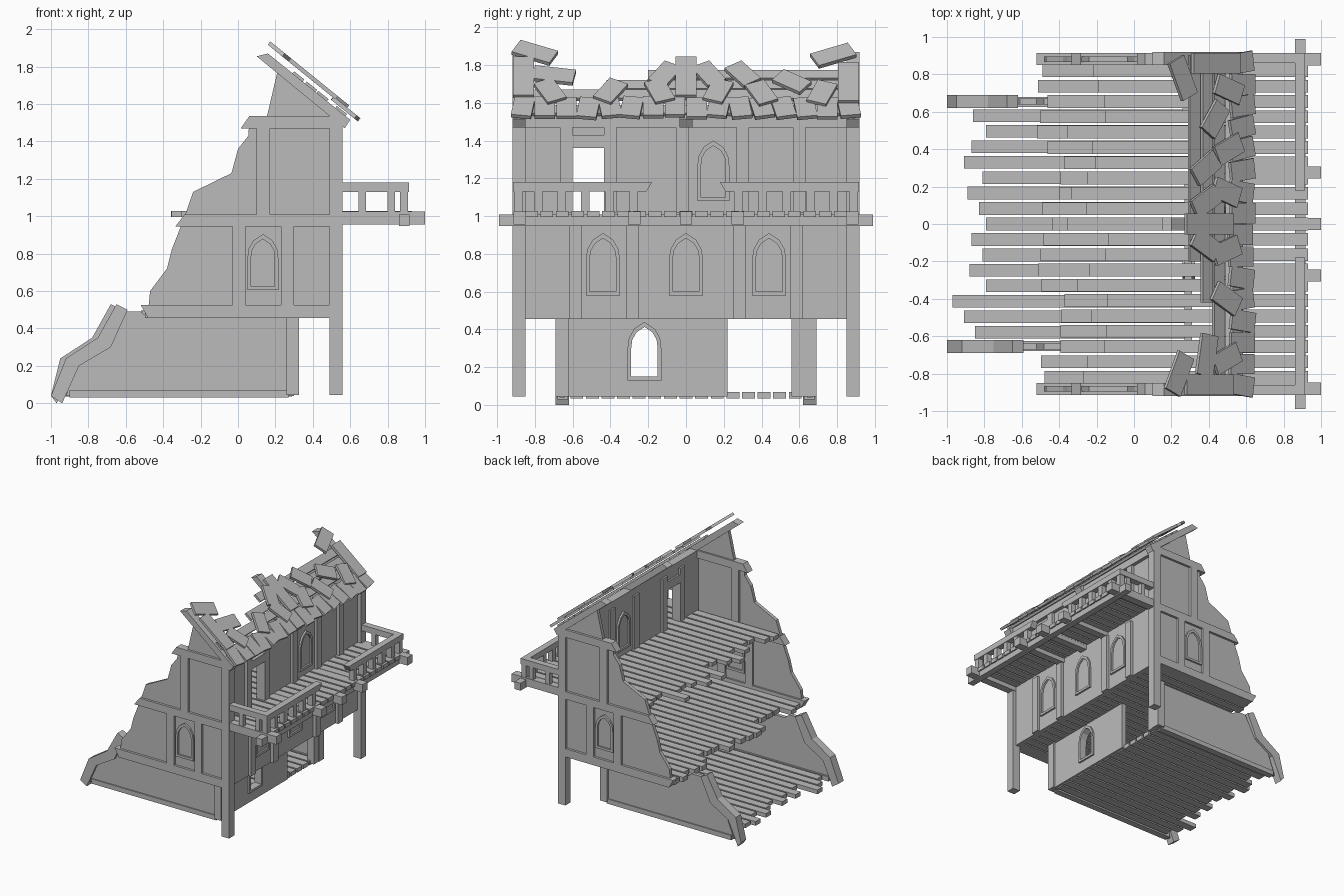
import bpy, bmesh, random
from math import atan, radians
from mathutils import Matrix, Vector

random.seed(4)
cube = bpy.data.objects.get("Cube")
if cube:
    bpy.data.objects.remove(cube, do_unlink=True)

GREY = (0.5, 0.5, 0.5, 1)
stone = bpy.data.materials.new("plain grey")
stone.use_nodes = True
stone.diffuse_color = GREY
stone.node_tree.nodes["Principled BSDF"].inputs["Base Color"].default_value = GREY


def finish(name, bm):
    bmesh.ops.recalc_face_normals(bm, faces=bm.faces[:])
    mesh = bpy.data.meshes.new(name)
    bm.to_mesh(mesh)
    bm.free()
    mesh.materials.append(stone)
    ob = bpy.data.objects.new(name, mesh)
    bpy.context.collection.objects.link(ob)
    return ob


def solid(name, faces, axis, a, b):
    """Extrude flat outlines from a to b along an axis."""
    bm = bmesh.new()
    for pts in faces:
        bm.faces.new([bm.verts.new((a, u, v) if axis == "x" else (u, a, v)) for u, v in pts])
    bmesh.ops.remove_doubles(bm, verts=bm.verts[:], dist=1e-5)
    new = bmesh.ops.extrude_face_region(bm, geom=bm.faces[:])["geom"]
    move = Vector((b - a, 0, 0) if axis == "x" else (0, b - a, 0))
    bmesh.ops.translate(bm, vec=move, verts=[g for g in new if isinstance(g, bmesh.types.BMVert)])
    return finish(name, bm)


def box(name, x, y, z):
    return solid(name, [[(x[0], z[0]), (x[1], z[0]), (x[1], z[1]), (x[0], z[1])]], "y", *y)


def arch(c, half, base, peak):
    """Pointed arch outline."""
    rise = 1.6 * half
    shape = [(1, 0), (0.92, 0.4), (0.6, 0.75), (0, 1), (-0.6, 0.75), (-0.92, 0.4), (-1, 0)]
    return [(c - half, base), (c + half, base)] + [
        (c + half * u, peak - rise + rise * v) for u, v in shape]


def arch_frame(name, c, half, base, peak, axis, a, b):
    outer = arch(c, half, base, peak)
    inner = arch(c, half - 0.02, base + 0.02, peak - 0.027)
    n = len(outer)
    ring = [[outer[i], outer[(i + 1) % n], inner[(i + 1) % n], inner[i]] for i in range(n)]
    return solid(name, ring, axis, a, b)


def both(s, a, b):
    return (a, b) if s > 0 else (-b, -a)


def planks(name, x_end, z, half_width, lengths):
    """Row of floorboards with ragged broken ends."""
    count = len(lengths)
    pitch = 2 * half_width / count
    for i, start in enumerate(lengths):
        y = half_width - pitch * (i + 0.5)
        box(f"{name}_{i}", (start, x_end), (y - 0.034, y + 0.034), z)


# Floors
planks("ground_floorboard", 0.29, (0.035, 0.07), 0.62,
       [-.86, -.79, -.87, -.91, -.81, -.89, -.83, -.79, -.87, -.81, -.88, -.79, -.97, -.91, -.85])
planks("middle_floorboard", 0.5, (0.455, 0.495), 0.86,
       [random.uniform(-0.53, -0.36) for _ in range(21)])
planks("upper_floorboard", 0.93, (0.995, 1.028), 0.86,
       [random.uniform(-0.38, -0.12) for _ in range(21)])

# Side walls, both ends of the building
ground = [(-.92, .04), (-.85, .22), (-.7, .32), (-.61, .49), (-.52, .49), (-.48, .455),
          (.3, .455), (.3, .04)]
middle = [(-.48, .5), (-.47, .6), (-.38, .72), (-.355, .82), (-.3, .96), (.5, .96), (.5, .5)]
upper = [(-.285, 1), (-.24, 1.13), (-.035, 1.23), (0, 1.36), (.055, 1.43), (.06, 1.5),
         (.5, 1.5), (.5, 1)]
gable = [(.147, 1.5), (.21, 1.77), (.5, 1.55), (.5, 1.5)]
rubble = [(-1, .04), (-.92, .24), (-.75, .35), (-.65, .53), (-.59, .5), (-.68, .3),
          (-.85, .2), (-.94, .0)]
rafter = [(.1, 1.855), (.16, 1.87), (.6, 1.515), (.57, 1.47)]

for s, side in ((1, "back"), (-1, "front")):
    walls = both(s, 0.865, 0.895)
    timber = both(s, 0.85, 0.915)
    solid(side + "_ground_wall", [ground], "y", *both(s, 0.64, 0.67))
    shift = -0.03 if s > 0 else 0
    solid(side + "_broken_wall_cap",
          [[(max(x + shift, -1), z) for x, z in rubble]], "y", *both(s, 0.62, 0.69))
    box(side + "_ground_sill", (-0.9, 0.27), both(s, 0.625, 0.68), (0.03, 0.07))
    box(side + "_ground_corner_post", (0.26, 0.325), both(s, 0.62, 0.69), (0.045, 0.455))
    for label, outline in (("middle", middle), ("upper", upper), ("gable", gable)):
        solid(f"{side}_{label}_wall", [outline], "y", *walls)
    for label, x0, x1, z0, z1 in (("lower", -.52, -.48, .455, .525),
                                  ("middle", -.335, -.285, .945, 1.01),
                                  ("upper", .015, .06, 1.47, 1.535)):
        left = (x1, x0) if label == "lower" else (x0, x1)
        solid(f"{side}_{label}_beam", [[(left[0], z0), (left[1], z1), (.5, z1), (.5, z0)]],
              "y", *timber)
    for i, (x, z0, z1) in enumerate(((-.03, .52, .95), (.23, .52, .95), (.1, 1, 1.48))):
        box(f"{side}_wall_stud_{i}", (x, x + 0.07), timber, (z0, z1))
    arch_frame(side + "_window_frame", 0.133, 0.083, 0.605, 0.905, "y", *both(s, 0.85, 0.91))
    box(side + "_corner_post", (0.49, 0.56), both(s, 0.85, 0.92), (0.045, 1.53))
    solid(side + "_rafter", [rafter], "y", *both(s, 0.85, 0.92))

# Ground storey face with an open arched window and a doorway
wall = box("ground_face_wall", (0.27, 0.31), (-0.63, 0.22), (0.045, 0.455))
cutter = solid("window_cutter", [arch(-0.22, 0.085, 0.135, 0.435)], "x", 0.2, 0.4)
cutter.hide_render = True
cutter.hide_viewport = True
cut = wall.modifiers.new("window_hole", "BOOLEAN")
cut.object = cutter
cut.solver = "EXACT"
arch_frame("ground_window_frame", -0.22, 0.09, 0.13, 0.44, "x", 0.26, 0.325)
box("door_post", (0.26, 0.32), (0.56, 0.63), (0.045, 0.455))

# Middle storey face
box("middle_face_wall", (0.49, 0.53), (-0.86, 0.86), (0.455, 1.0))
for i, y in enumerate((-0.585, -0.285, 0.285, 0.585)):
    box(f"middle_face_stud_{i}", (0.475, 0.555), (y - 0.033, y + 0.033), (0.455, 0.96))
for i, y in enumerate((-0.44, 0, 0.44)):
    arch_frame(f"middle_face_window_frame_{i}", y, 0.09, 0.58, 0.91, "x", 0.475, 0.545)

# Upper storey face with an open door onto the balcony
box("upper_face_wall_short", (0.49, 0.53), (-0.86, -0.6), (1.0, 1.5))
box("upper_face_wall_long", (0.49, 0.53), (-0.43, 0.86), (1.0, 1.5))
box("upper_door_lintel", (0.475, 0.555), (-0.62, -0.41), (1.36, 1.43))
box("upper_door_header", (0.49, 0.53), (-0.6, -0.43), (1.43, 1.5))
for i, y in enumerate((-0.635, -0.4, -0.02, 0.3, 0.6)):
    box(f"upper_face_stud_{i}", (0.475, 0.555), (y - 0.033, y + 0.033), (1.02, 1.48))
arch_frame("upper_face_window_frame", 0.145, 0.085, 1.08, 1.4, "x", 0.475, 0.545)
box("wall_plate", (0.49, 0.56), (-0.92, 0.92), (1.47, 1.535))

# Balcony
box("balcony_edge_beam", (0.862, 0.918), (-0.99, 0.99), (0.947, 1.01))
for i, y in enumerate((-0.88, -0.275, 0, 0.275, 0.88)):
    box(f"balcony_joist_{i}", (0.5, 1.0), (y - 0.033, y + 0.033), (0.957, 1.025))
for s, side in ((1, "back"), (-1, "front")):
    rail = [(s * 0.915, 1.13), (s * 0.915, 1.18), (s * 0.18, 1.18), (s * 0.21, 1.13)]
    solid(side + "_balcony_rail", [rail], "x", 0.86, 0.915)
    box(side + "_balcony_end_rail", (0.55, 0.87), both(s, 0.86, 0.915), (1.13, 1.18))
    for i, y in enumerate((0.255, 0.385, 0.51, 0.635, 0.76, 0.865)):
        box(f"{side}_baluster_{i}", (0.865, 0.91), both(s, y, y + 0.045), (1.01, 1.14))
    for i, x in enumerate((0.645, 0.8)):
        box(f"{side}_end_baluster_{i}", (x, x + 0.04), both(s, 0.868, 0.908), (1.0, 1.14))

# Roof frame
solid("centre_rafter", [[(.15, 1.815), (.2, 1.835), (.6, 1.515), (.57, 1.47)]], "y", -0.035, 0.035)
SLOPE = atan(0.81)


def slab(name, y, z, width, length, thick, spin, lift=0.0):
    """Flat piece lying on the roof slope, spun about the slope normal."""
    bm = bmesh.new()
    bmesh.ops.create_cube(bm, size=1)
    bm.transform(Matrix.Translation(((2.04 + lift - z) / 0.81, y, z))
                 @ Matrix.Rotation(SLOPE, 4, "Y")
                 @ Matrix.Rotation(radians(spin), 4, "Z")
                 @ Matrix.Diagonal((length, width, thick, 1)))
    return finish(name, bm)


for i, (y0, y1, z) in enumerate(((-.2, .9, 1.745), (-.42, .9, 1.69), (-.9, .9, 1.64), (-.9, .9, 1.56))):
    slab(f"roof_batten_{i}", (y0 + y1) / 2, z, y1 - y0, 0.07, 0.02, 0, -0.035)

# Roof tiles: a full eaves row, then loose survivors above
for i in range(16):
    slab(f"eaves_tile_{i}", -0.863 + 0.115 * i, 1.575 + random.uniform(-0.006, 0.006),
         0.108, 0.16, 0.022, random.choice((0, 0, 8, -8, 12)))
loose = [(-.86, 1.69, 0), (-.86, 1.78, 0), (-.8, 1.865, 65), (-.72, 1.66, 25), (-.7, 1.745, 80),
         (-.4, 1.66, -30), (-.14, 1.66, 20), (-.11, 1.75, -30), (0, 1.69, 0), (0, 1.78, 0),
         (.12, 1.75, 30), (.17, 1.66, -20), (.3, 1.75, 35), (.4, 1.65, 25), (.56, 1.71, 55),
         (.72, 1.65, -20), (.86, 1.66, 0), (.86, 1.75, 0), (.78, 1.85, -65)]
for i, (y, z, spin) in enumerate(loose):
    slab(f"loose_tile_{i}", y, z, 0.11, 0.18 if abs(spin) < 60 else 0.22, 0.022, spin, 0.02)
